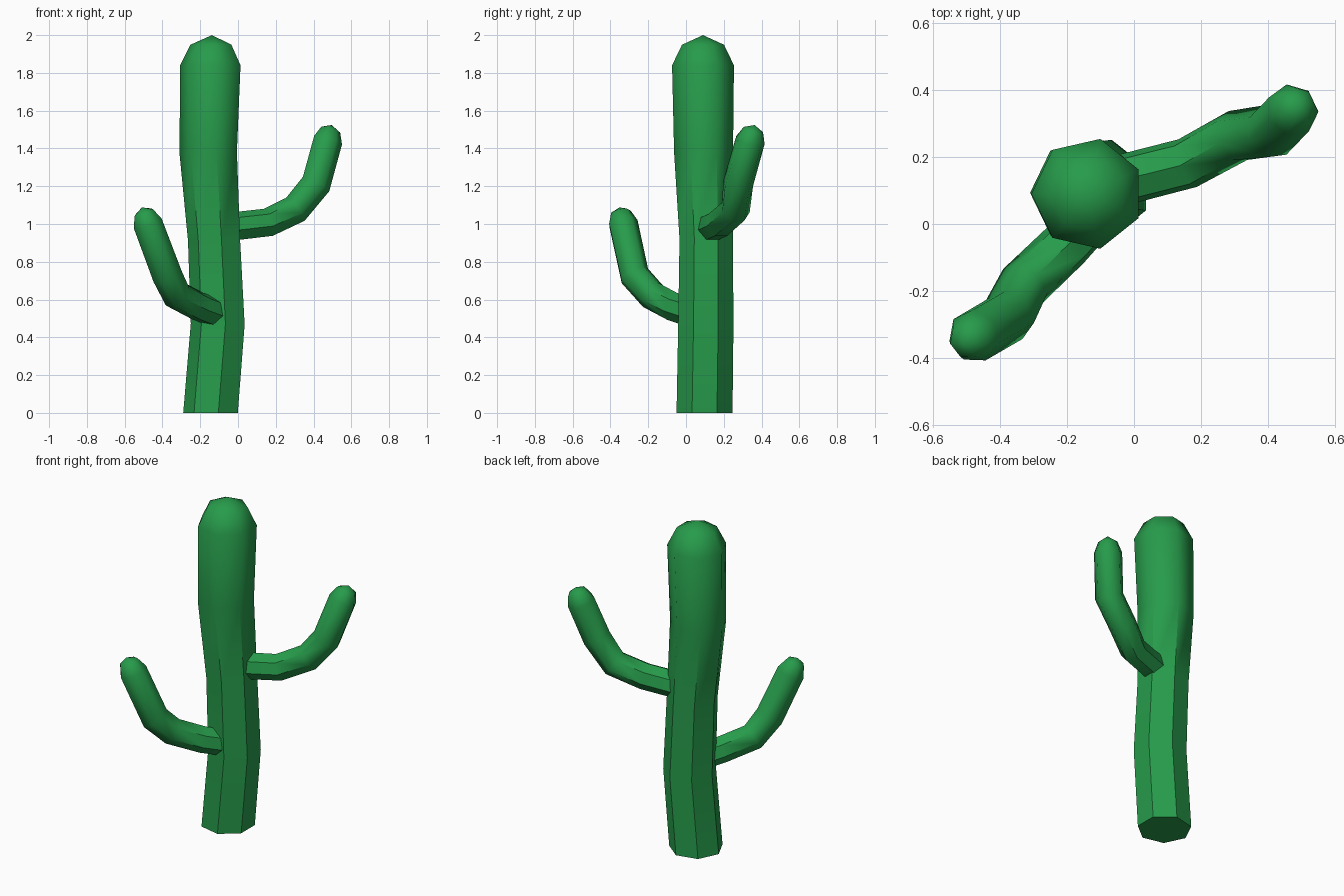
import bpy, bmesh, math
from mathutils import Vector

if "Cube" in bpy.data.objects:
    bpy.data.objects.remove(bpy.data.objects["Cube"])

SIDES = 7
green = bpy.data.materials.new("cactus_green")
green.diffuse_color = (0.02, 0.33, 0.07, 1)
green.use_nodes = True
green.node_tree.nodes["Principled BSDF"].inputs["Base Color"].default_value = green.diffuse_color


def limb(name, points, radii, cap, ref, phase, sharp_rings):
    """Seven-sided bent tube with a domed end and creased lower ribs."""
    pts = [Vector(p) for p in points]
    end_dir = (pts[-1] - pts[-2]).normalized()
    if name == "trunk":
        end_dir = Vector((0, 0, 1))
    dirs = []
    for i in range(len(pts)):
        if i == len(pts) - 1:
            d = end_dir
        elif i == 0:
            d = Vector((0, 0, 1)) if name == "trunk" else pts[1] - pts[0]
        else:
            d = (pts[i] - pts[i - 1]).normalized() + (pts[i + 1] - pts[i]).normalized()
        dirs.append(d.normalized())
    # dome ring near the tip
    pts.append(pts[-1] + end_dir * cap * 0.68)
    dirs.append(end_dir)
    radii = list(radii) + [radii[-1] * 0.68]

    bm = bmesh.new()
    rings = []
    for p, d, r in zip(pts, dirs, radii):
        u = (ref - d * ref.dot(d)).normalized()
        v = d.cross(u)
        ring = []
        for k in range(SIDES):
            a = phase + math.tau * k / SIDES
            ring.append(bm.verts.new(p + (u * math.cos(a) + v * math.sin(a)) * r))
        rings.append(ring)
    for a, b in zip(rings, rings[1:]):
        for k in range(SIDES):
            n = (k + 1) % SIDES
            bm.faces.new((a[k], a[n], b[n], b[k]))
    tip = bm.verts.new(pts[-2] + end_dir * cap)
    for k in range(SIDES):
        bm.faces.new((rings[-1][k], rings[-1][(k + 1) % SIDES], tip))
    base = bm.faces.new(rings[0][::-1])
    for f in bm.faces:
        f.smooth = True
    for e in base.edges:
        e.smooth = False
    for i in range(sharp_rings):
        for k in range(SIDES):
            bm.edges.get((rings[i][k], rings[i + 1][k])).smooth = False
    mesh = bpy.data.meshes.new(name)
    bm.to_mesh(mesh)
    bm.free()
    mesh.materials.append(green)
    obj = bpy.data.objects.new(name, mesh)
    bpy.context.collection.objects.link(obj)
    return obj


# trunk
limb("trunk",
     [(-0.138, 0.098, 0), (-0.10, 0.105, 0.47), (-0.12, 0.107, 0.92),
      (-0.15, 0.093, 1.38), (-0.138, 0.09, 1.84)],
     [0.152, 0.15, 0.145, 0.16, 0.168], 0.16, Vector((1, 0, 0)), math.pi, 3)

# right arm
limb("right_arm",
     [(-0.06, 0.125, 0.98), (0.155, 0.18, 1.005), (0.30, 0.26, 1.075),
      (0.41, 0.275, 1.21), (0.473, 0.34, 1.44)],
     [0.078, 0.078, 0.08, 0.082, 0.08], 0.09,
     Vector((0.4, -0.9, 0)), 0.2, 2)

# left arm
limb("left_arm",
     [(-0.12, 0.03, 0.53), (-0.20, -0.06, 0.56), (-0.325, -0.18, 0.625),
      (-0.375, -0.275, 0.73), (-0.478, -0.335, 1.005)],
     [0.078, 0.078, 0.08, 0.082, 0.08], 0.09,
     Vector((-0.65, 0.75, 0)), 0.2, 2)
